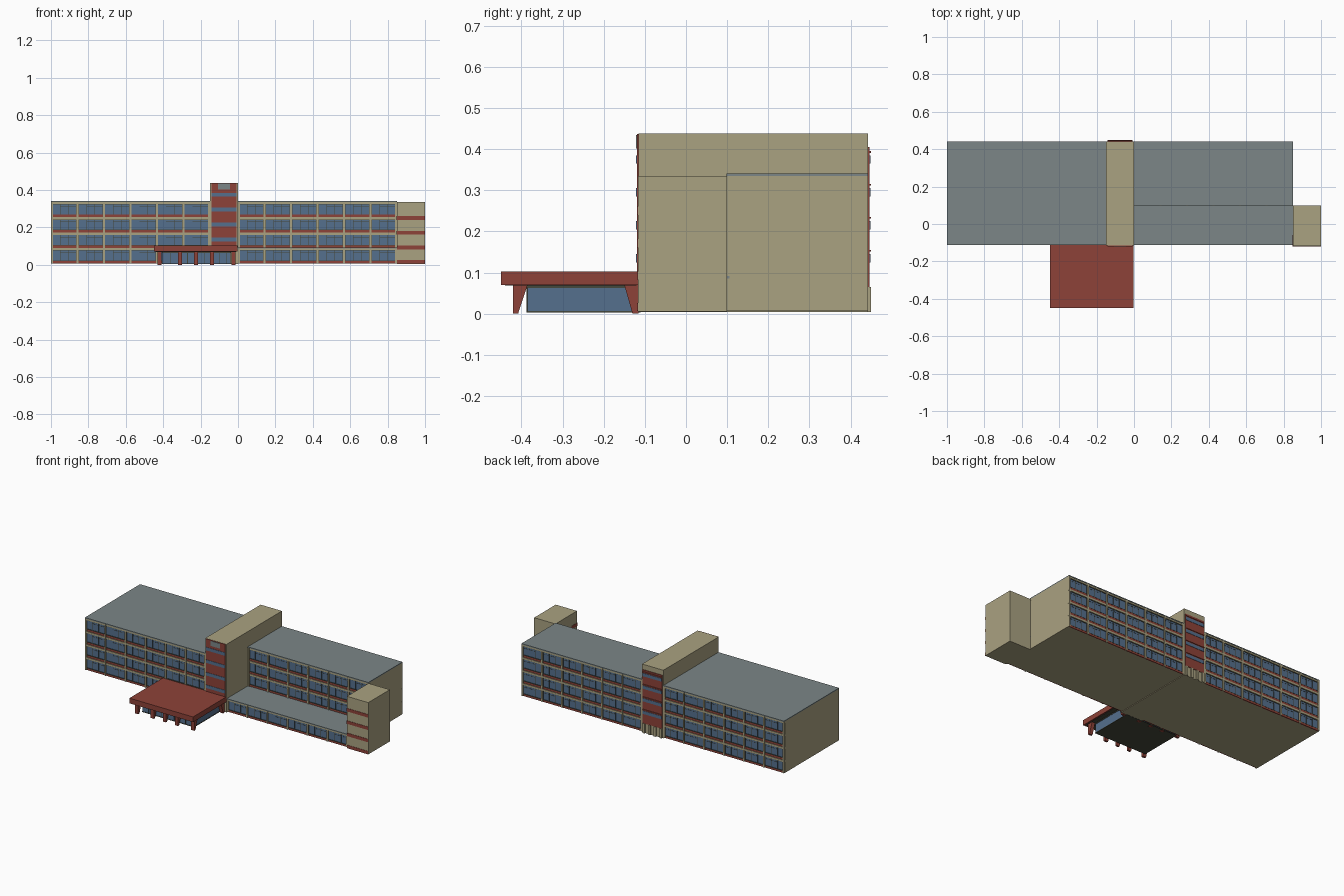
import bpy, bmesh
from mathutils import Vector

if "Cube" in bpy.data.objects:
    bpy.data.objects.remove(bpy.data.objects["Cube"])


def mat(name, r, g, b):
    m = bpy.data.materials.new(name)
    m.diffuse_color = (r, g, b, 1)
    m.use_nodes = True
    m.node_tree.nodes["Principled BSDF"].inputs["Base Color"].default_value = m.diffuse_color
    return m


BEIGE = mat("beige_wall", 0.40, 0.36, 0.22)
GREY = mat("grey_roof", 0.20, 0.24, 0.245)
RED = mat("brick_red", 0.27, 0.055, 0.04)
BLUE = mat("window_blue", 0.09, 0.16, 0.27)
DARK = mat("dark_frame", 0.06, 0.065, 0.045)


def add_box(bm, x0, x1, y0, y1, z0, z1, taper=None):
    """Box; taper = (y0, y1) replaces the y range of the foot."""
    vs = bmesh.ops.create_cube(bm, size=1)["verts"]
    for v in vs:
        top = v.co.z > 0
        a, b = (y0, y1) if top or taper is None else taper
        v.co = Vector((x1 if v.co.x > 0 else x0, b if v.co.y > 0 else a, z1 if top else z0))


def make(name, material, boxes):
    bm = bmesh.new()
    for b in boxes:
        add_box(bm, *b)
    me = bpy.data.meshes.new(name)
    bm.to_mesh(me)
    bm.free()
    me.materials.append(material)
    ob = bpy.data.objects.new(name, me)
    bpy.context.collection.objects.link(ob)
    return ob


Z0, FLOOR = 0.008, 0.0825


def facade(name, x0, x1, y, side, floors, bays=6):
    """Window wall on plane y; side is -1 for front and +1 for back."""
    def plate(xa, xb, za, zb, depth):
        ya, yb = sorted((y - side * 0.002, y + side * depth))
        return (xa, xb, ya, yb, za, zb)

    glass, panels, slabs, piers, frames = [], [], [], [], []
    w = (x1 - x0) / bays
    top = Z0 + FLOOR * floors[-1] + FLOOR
    for f in floors:
        z = Z0 + f * FLOOR
        slabs.append(plate(x0, x1, z + 0.070, z + FLOOR - 0.001, 0.007))
        for i in range(bays):
            a, b = x0 + i * w + 0.006, x0 + (i + 1) * w - 0.006
            glass.append(plate(a, b, z + 0.013, z + 0.070, 0.002))
            panels.append(plate(a, b, z, z + 0.012, 0.005))
            # frame bars: sill, transom and mullions
            frames.append(plate(a, b, z + 0.012, z + 0.0145, 0.006))
            frames.append(plate(a, b, z + 0.0675, z + 0.070, 0.004))
            frames.append(plate(a + 0.3 * w, b, z + 0.056, z + 0.0575, 0.003))
            for t in (0.0, 0.33, 0.67, 1.0):
                m = a + t * (b - a)
                frames.append(plate(m - 0.0009, m + 0.0009, z + 0.013, z + 0.070, 0.004))
    for i in range(bays + 1):
        m = min(max(x0 + i * w, x0 + 0.006), x1 - 0.006)
        piers.append(plate(m - 0.005, m + 0.005, Z0 + floors[0] * FLOOR, top - 0.002, 0.009))
    make(name + "_glass", BLUE, glass)
    make(name + "_spandrels", RED, panels)
    make(name + "_floor_bands", BEIGE, slabs)
    make(name + "_piers", BEIGE, piers)
    make(name + "_frames", DARK, frames)


ALL = [0, 1, 2, 3]

# wings
make("left_wing", BEIGE, [(-1, -0.148, -0.104, 0.433, Z0, 0.335)])
make("right_wing", BEIGE, [(-0.002, 0.85, 0.106, 0.433, Z0, 0.335)])
make("right_low_wing", BEIGE, [(-0.002, 0.85, -0.104, 0.106, Z0, 0.086)])
make("roofs", GREY, [(-1, -0.148, -0.113, 0.442, 0.335, 0.341),
                     (-0.002, 0.85, 0.098, 0.442, 0.335, 0.341),
                     (-0.002, 0.85, -0.113, 0.106, 0.086, 0.0915)])
facade("left_front", -1, -0.15, -0.104, -1, ALL)
facade("left_back", -1, -0.15, 0.433, 1, ALL)
facade("right_upper_front", 0, 0.85, 0.106, -1, ALL[1:])
facade("right_low_front", 0, 0.85, -0.104, -1, [0])
facade("right_back", 0, 0.85, 0.433, 1, ALL)

# central tower with red ends and window stripes
make("central_tower", BEIGE, [(-0.15, 0, -0.115, 0.442, 0.004, 0.438)])
make("tower_red_ends", RED, [(-0.143, -0.007, -0.119, -0.11, 0.10, 0.437),
                             (-0.143, -0.007, 0.44, 0.446, 0.065, 0.405)])
make("tower_top_grilles", GREY, [(-0.108, -0.042, -0.122, -0.11, 0.402, 0.434)])
stripes, ledges = [], []
for k in range(4):
    z = 0.125 + k * 0.08
    for ya, yb in ((-0.121, -0.11), (0.44, 0.448)):
        stripes.append((-0.142, -0.008, ya, yb, z, z + 0.02))
    ledges.append((-0.143, -0.007, 0.44, 0.45, z + 0.026, z + 0.030))
make("tower_windows", BLUE, stripes)
make("tower_ledges", RED, ledges)
make("tower_back_pilasters", BEIGE,
     [(x - 0.008, x + 0.008, 0.44, 0.45, 0.004, 0.065) for x in (-0.135, -0.095, -0.055, -0.015)])

# end stair tower with red bands on the front and inner side
make("stair_tower", BEIGE, [(0.85, 1, -0.117, 0.1, 0.005, 0.335)])
bands = [(0.85, 0.999, -0.119, -0.11, z, z + 0.02) for z in (0.006, 0.083, 0.161, 0.24)]
bands += [(0.848, 0.86, -0.119, -0.06, z, z + 0.02) for z in (0.161, 0.24)]
make("stair_bands", RED, bands)

# entrance canopy with tapered legs and glazed lobby
make("canopy", RED, [(-0.45, -0.002, -0.45, -0.113, 0.07, 0.103)])
make("canopy_soffit", DARK, [(-0.44, -0.01, -0.44, -0.12, 0.068, 0.072)])
legs = []
for x in (-0.42, -0.31, -0.225, -0.14, -0.025):
    legs.append((x - 0.011, x + 0.011, -0.42, -0.385, 0, 0.07, (-0.42, -0.408)))
    legs.append((x - 0.011, x + 0.011, -0.15, -0.115, 0, 0.07, (-0.13, -0.115)))
make("canopy_legs", RED, legs)
make("lobby_glass", BLUE, [(-0.405, -0.04, -0.385, -0.12, 0.006, 0.066)])
make("lobby_frames", DARK,
     [(-0.407, -0.038, -0.387, -0.148, 0.062, 0.068)]
     + [(x - 0.0015, x + 0.0015, -0.387, -0.38, 0.006, 0.066) for x in (-0.36, -0.27, -0.18, -0.1, -0.06)])
make("lobby_floor", DARK, [(-0.407, -0.038, -0.387, -0.11, 0.003, 0.007)])
